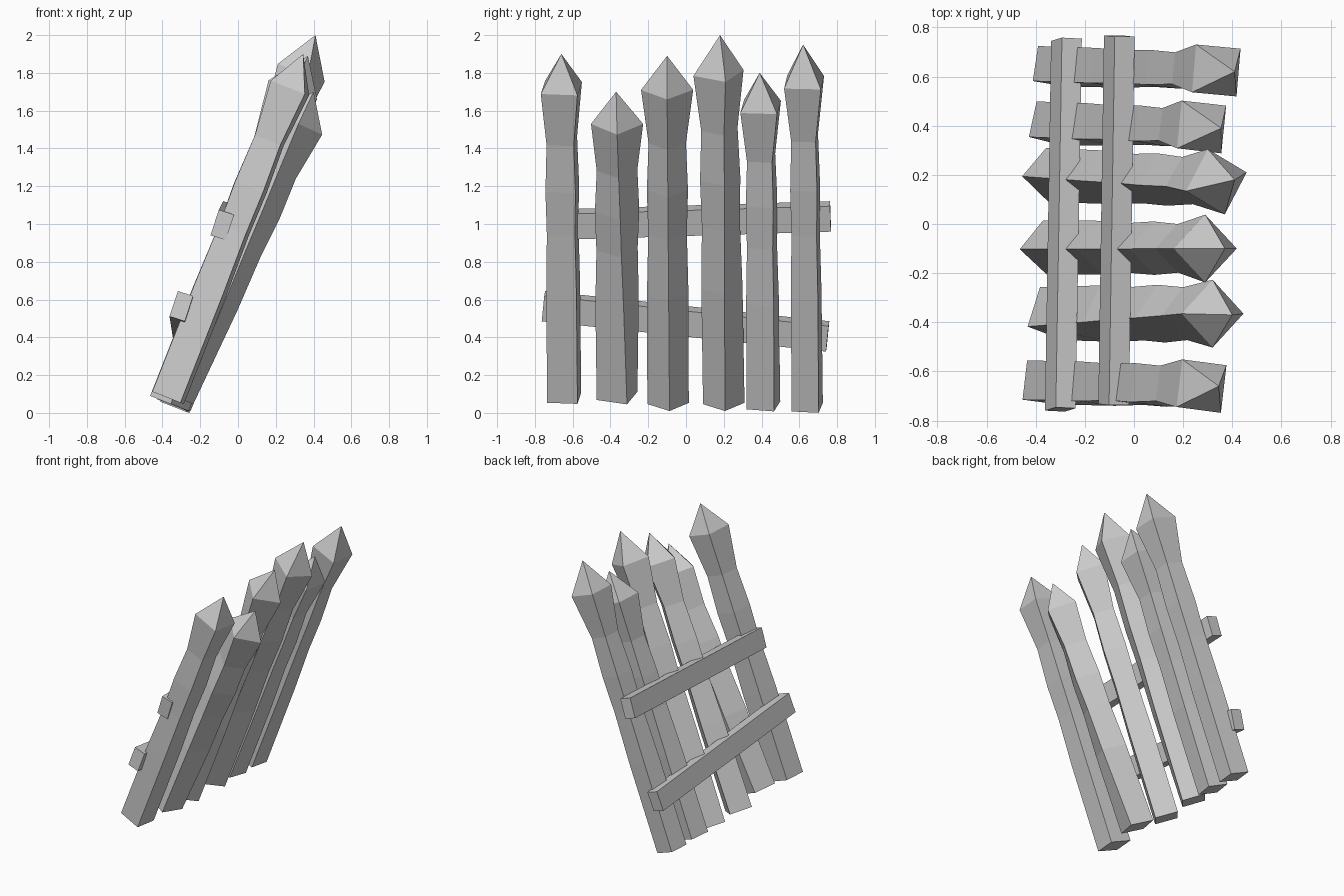
import bpy, bmesh
from math import radians, sin, cos
from mathutils import Vector, Matrix

if "Cube" in bpy.data.objects:
    bpy.data.objects.remove(bpy.data.objects["Cube"], do_unlink=True)

grey = bpy.data.materials.new("weathered grey")
grey.use_nodes = True
color = (0.6, 0.6, 0.6, 1)
grey.diffuse_color = color
grey.node_tree.nodes["Principled BSDF"].inputs["Base Color"].default_value = color


def finish(name, bm):
    bmesh.ops.recalc_face_normals(bm, faces=bm.faces)
    mesh = bpy.data.meshes.new(name)
    bm.to_mesh(mesh)
    bm.free()
    mesh.materials.append(grey)
    bpy.context.collection.objects.link(bpy.data.objects.new(name, mesh))


# Hewn picket outline: position along the shaft, relative thickness
SHAFT = ((0, 1), (0.35, 1), (0.54, 0.93), (0.68, 0.99), (0.83, 0.9))
HEAD_RADIUS = 0.138


def picket(name, foot, head, apex, radius, turn, head_turn):
    foot, head = Vector(foot), Vector(head)
    axis = (head - foot).normalized()
    side = Vector((0, 1, 0))
    out = side.cross(axis).normalized()
    side = axis.cross(out)
    bm = bmesh.new()
    rings = []
    for t, scale in SHAFT + ((1, HEAD_RADIUS / radius),):
        center = foot.lerp(head, t)
        base = turn + (head_turn - turn) * t
        angles = [radians(base + 90 * k) for k in range(4)]
        rings.append([bm.verts.new(center + radius * scale * (out * cos(a) + side * sin(a)))
                      for a in angles])
    bm.faces.new(rings[0])
    for low, high in zip(rings, rings[1:]):
        for k in range(4):
            n = (k + 1) % 4
            bm.faces.new((low[k], low[n], high[n], high[k]))
    # Pointed tip
    tip = bm.verts.new(apex)
    for k in range(4):
        bm.faces.new((rings[-1][k], rings[-1][(k + 1) % 4], tip))
    finish(name, bm)


def rail(name, start, end, thick, height, lean):
    start, end = Vector(start), Vector(end)
    along = (end - start).normalized()
    up = Vector((sin(lean), 0, cos(lean)))
    up = (up - along * up.dot(along)).normalized()
    across = along.cross(up)
    frame = Matrix((across, along, up)).transposed().to_4x4()
    size = Matrix.Diagonal((thick, (end - start).length, height, 1))
    bm = bmesh.new()
    bmesh.ops.create_cube(bm, size=1, matrix=Matrix.Translation((start + end) / 2) @ frame @ size)
    finish(name, bm)


# Leaning pickets: foot, head centre, tip, radius, turn of foot and head
PICKETS = (
    ((-0.37, -0.645, 0.08), (0.275, -0.66, 1.72), (0.345, -0.66, 1.9), 0.114, 38, 38),
    ((-0.335, -0.365, 0.09), (0.32, -0.365, 1.53), (0.4, -0.37, 1.7), 0.12, 26, 0),
    ((-0.363, -0.095, 0.05), (0.29, -0.1, 1.71), (0.37, -0.1, 1.89), 0.11, 4, 0),
    ((-0.353, 0.2, 0.05), (0.335, 0.172, 1.8), (0.41, 0.18, 2.0), 0.11, 3, 16),
    ((-0.345, 0.41, 0.04), (0.275, 0.395, 1.62), (0.355, 0.39, 1.8), 0.105, 32, 39),
    ((-0.335, 0.642, 0.03), (0.335, 0.625, 1.75), (0.41, 0.62, 1.95), 0.102, 36, 40),
)
for number, data in enumerate(PICKETS, 1):
    picket(f"picket_{number}", *data)

# Cross rails on the upper side of the lean
rail("upper_rail", (-0.083, -0.735, 0.995), (-0.06, 0.765, 1.04), 0.085, 0.142, radians(18))
rail("lower_rail", (-0.3, -0.755, 0.565), (-0.275, 0.75, 0.405), 0.085, 0.142, radians(18))
